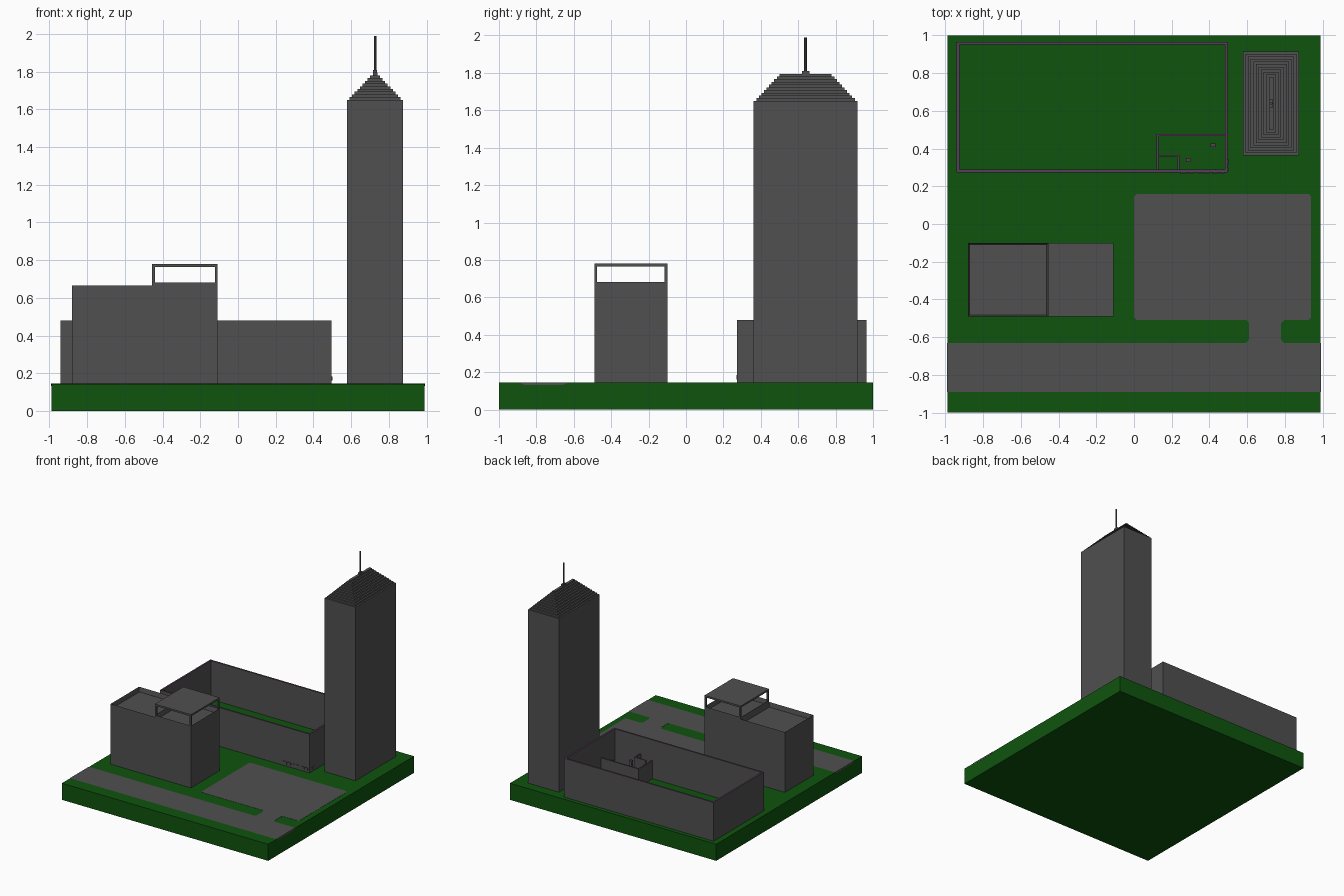
import bpy, bmesh
from mathutils import Matrix

cube = bpy.data.objects.get("Cube")
if cube:
    bpy.data.objects.remove(cube, do_unlink=True)


def material(name, rgb):
    m = bpy.data.materials.new(name)
    m.use_nodes = True
    col = (*rgb, 1)
    m.diffuse_color = col
    bsdf = m.node_tree.nodes["Principled BSDF"]
    bsdf.inputs["Base Color"].default_value = col
    bsdf.inputs["Roughness"].default_value = 0.9
    return m


GREY = material("concrete_grey", (0.08, 0.08, 0.08))
GREEN = material("grass_green", (0.0045, 0.088, 0.0045))
PURPLE = material("wall_top_purple", (0.1, 0.045, 0.11))


def finish(bm, name, mats):
    bmesh.ops.recalc_face_normals(bm, faces=bm.faces[:])
    me = bpy.data.meshes.new(name)
    # second material, if any, goes on upward faces
    if len(mats) > 1:
        for f in bm.faces:
            f.material_index = 1 if f.normal.z > 0.9 else 0
    bm.to_mesh(me)
    bm.free()
    for m in mats:
        me.materials.append(m)
    ob = bpy.data.objects.new(name, me)
    bpy.context.collection.objects.link(ob)
    return ob


def add_box(bm, x0, x1, y0, y1, z0, z1):
    mat = Matrix.Translation(((x0 + x1) / 2, (y0 + y1) / 2, (z0 + z1) / 2)) @ \
        Matrix.Diagonal((x1 - x0, y1 - y0, z1 - z0, 1))
    bmesh.ops.create_cube(bm, size=1, matrix=mat)


def boxes(name, mats, *dims):
    bm = bmesh.new()
    for d in dims:
        add_box(bm, *d)
    return finish(bm, name, mats)


def prism(name, mats, points, vec):
    bm = bmesh.new()
    face = bm.faces.new([bm.verts.new(p) for p in points])
    ext = bmesh.ops.extrude_face_region(bm, geom=[face])
    verts = [v for v in ext["geom"] if isinstance(v, bmesh.types.BMVert)]
    bmesh.ops.translate(bm, verts=verts, vec=vec)
    return finish(bm, name, mats)


def ring(x0, x1, y0, y1, z0, z1, t):
    """Four wall boxes around a rectangle."""
    return [(x0, x1, y0, y0 + t, z0, z1), (x0, x1, y1 - t, y1, z0, z1),
            (x0, x0 + t, y0 + t, y1 - t, z0, z1), (x1 - t, x1, y0 + t, y1 - t, z0, z1)]


G = 0.144   # ground level

# Ground slab
boxes("ground_slab", [GREEN], (-0.99, 0.99, -1, 1, 0, G))

# Road with bevelled underside
prism("road", [GREY],
      [(-0.991, y, z) for y, z in ((-0.89, G + 0.0015), (-0.63, G + 0.0015),
                                   (-0.655, 0.132), (-0.865, 0.132))],
      (1.982, 0, 0))

# Parking lot with clipped corners and flared driveway
c = 0.015
lot = [(0.61 - c, -0.63), (0.61, -0.63 + c), (0.61, -0.51 - c), (0.61 - c, -0.51),
       (c, -0.51), (0, -0.51 + c), (0, 0.16 - c), (c, 0.16),
       (0.94 - c, 0.16), (0.94, 0.16 - c), (0.94, -0.51 + c), (0.94 - c, -0.51),
       (0.78 + c, -0.51), (0.78, -0.51 - c), (0.78, -0.63 + c), (0.78 + c, -0.63)]
prism("parking_lot", [GREY], [(x, y, 0.134) for x, y in lot], (0, 0, G + 0.0015 - 0.134))

# Tower: shaft and stepped roof
TX, TY = 0.727, 0.639
HX, HY = 0.149, 0.277
boxes("tower_shaft", [GREY], (TX - HX, TX + HX, TY - HY, TY + HY, G, 1.65))
steps = []
for i in range(10):
    d = 0.0137 * (i + 1)
    steps.append((TX - HX + d, TX + HX - d, TY - HY + d, TY + HY - d,
                  1.65 + 0.0145 * i, 1.65 + 0.0145 * (i + 1)))
boxes("tower_stepped_roof", [GREY], *steps)

# Tower antenna
boxes("antenna_base", [GREY], (TX - 0.01, TX + 0.01, TY - 0.02, TY + 0.02, 1.795, 1.81))
bm = bmesh.new()
bmesh.ops.create_cone(bm, cap_ends=True, segments=10, radius1=0.007, radius2=0.007,
                      depth=0.19, matrix=Matrix.Translation((TX, TY, 1.895)))
finish(bm, "antenna", [GREY])


# Office block: two halves with sunken roofs
def sunken_block(name, x0, x1, top, depth):
    bm = bmesh.new()
    add_box(bm, x0, x1, -0.49, -0.10, G, top)
    bm.normal_update()
    roof = [f for f in bm.faces if f.normal.z > 0.9]
    bmesh.ops.inset_region(bm, faces=roof, thickness=0.011)
    bmesh.ops.translate(bm, verts=roof[0].verts[:], vec=(0, 0, -depth))
    finish(bm, name, [GREY])


sunken_block("office_left_half", -0.88, -0.455, 0.667, 0.04)
sunken_block("office_right_half", -0.455, -0.108, 0.683, 0.04)

# Roof canopy: corner posts and slab
posts = [(x, x + 0.014, y, y + 0.014, 0.683, 0.765)
         for x in (-0.455, -0.122) for y in (-0.49, -0.114)]
boxes("canopy_posts", [GREY], *posts)
boxes("canopy_slab", [GREY], (-0.455, -0.108, -0.49, -0.10, 0.765, 0.78))

# Courtyard walls, purple along the top
boxes("courtyard_walls", [GREY, PURPLE], *ring(-0.941, 0.497, 0.273, 0.966, G, 0.48, 0.015))

# Inner room and small closet in the courtyard corner
boxes("inner_room_walls", [GREY, PURPLE],
      (0.119, 0.482, 0.466, 0.478, G, 0.30),
      (0.119, 0.131, 0.288, 0.466, G, 0.30))
boxes("closet_walls", [GREY, PURPLE],
      (0.131, 0.241, 0.358, 0.367, G, 0.33),
      (0.232, 0.241, 0.288, 0.358, G, 0.33))
boxes("inner_pillars", [GREY, PURPLE],
      *[(x - 0.013, x + 0.013, y - 0.01, y + 0.01, G, 0.28)
        for x, y in ((0.29, 0.34), (0.418, 0.418))])

# Small window plates near the courtyard corner
front = [(0.243, 0.278), (0.288, 0.317), (0.336, 0.357), (0.366, 0.40),
         (0.414, 0.446), (0.456, 0.48)]
boxes("front_windows", [GREY], *[(a, b, 0.269, 0.273, 0.16, 0.184) for a, b in front])
boxes("side_windows", [GREY], *[(0.497, 0.501, a, b, 0.162, 0.184)
                                for a, b in ((0.282, 0.30), (0.315, 0.345))])
